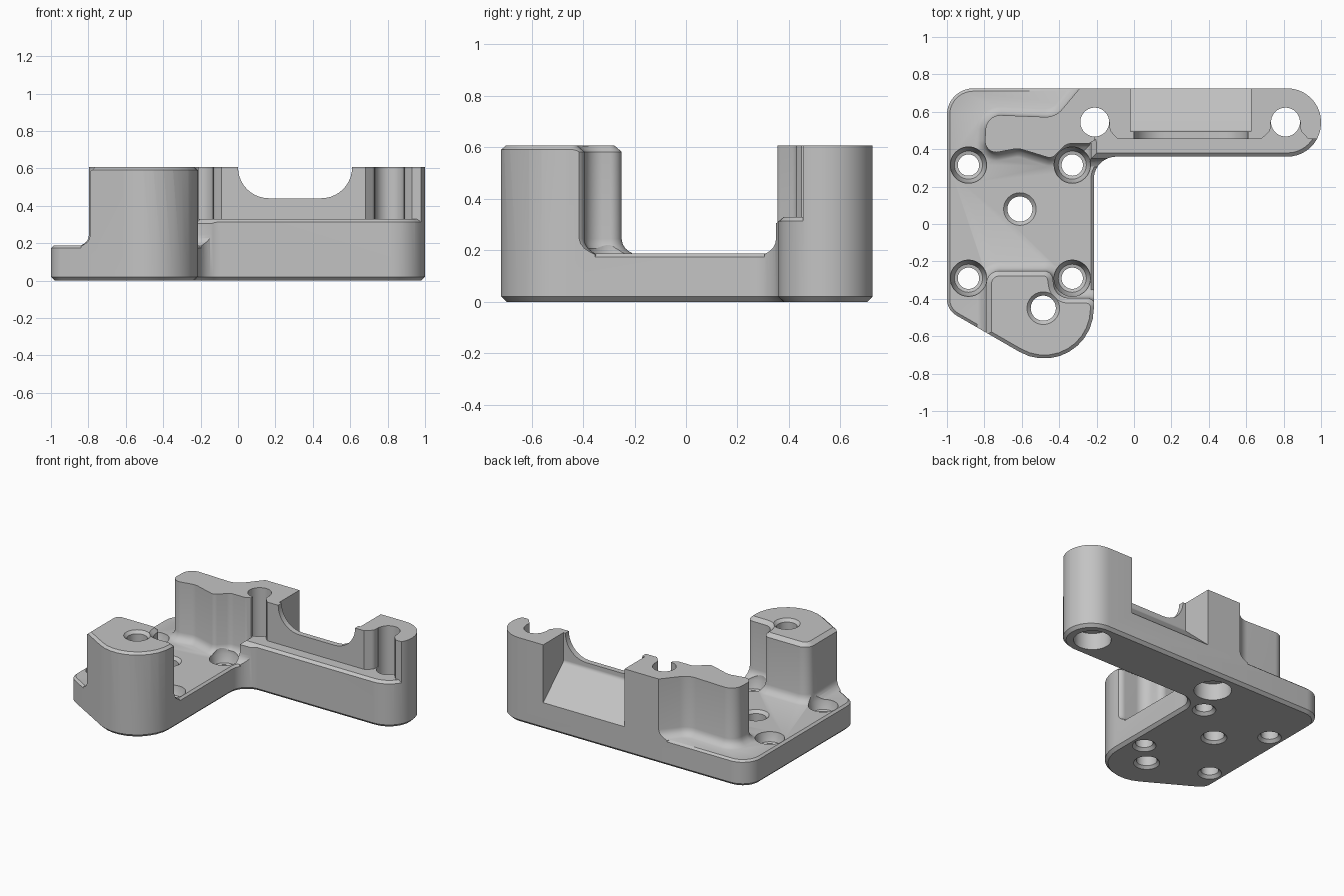
import bpy, bmesh, math
from mathutils import Vector, Matrix

if "Cube" in bpy.data.objects:
    bpy.data.objects.remove(bpy.data.objects["Cube"], do_unlink=True)

grey = bpy.data.materials.new("machined grey")
grey.use_nodes = True
COLOUR = (0.55, 0.55, 0.55, 1)
grey.diffuse_color = COLOUR
grey.node_tree.nodes["Principled BSDF"].inputs["Base Color"].default_value = COLOUR


def rounded(corners, steps=10):
    """Outline from (x, y, radius) corners, counterclockwise."""
    out = []
    n = len(corners)
    for i, (x, y, r) in enumerate(corners):
        p = Vector((x, y))
        if r == 0:
            out.append(p)
            continue
        u = (Vector(corners[i - 1][:2]) - p).normalized()
        v = (Vector(corners[(i + 1) % n][:2]) - p).normalized()
        angle = u.angle(v)
        centre = p + (u + v).normalized() * r / math.sin(angle / 2)
        arm = p + u * r / math.tan(angle / 2) - centre
        turn = math.copysign(math.pi - angle, u.y * v.x - u.x * v.y)
        out += [centre + Matrix.Rotation(turn * k / steps, 2) @ arm for k in range(steps + 1)]
    return out


def prism(name, outline, profile, shift=0):
    """Loft an outline through (offset, height) rings; shift cycles the axes."""
    bm = bmesh.new()
    n = len(outline)
    normals = []
    for i, p in enumerate(outline):
        a = (p - outline[i - 1]).normalized()
        b = (outline[(i + 1) % n] - p).normalized()
        na, nb = Vector((a.y, -a.x)), Vector((b.y, -b.x))
        normals.append((na + nb) / (1 + na.dot(nb)))
    rings = []
    for offset, z in profile:
        ring = []
        for p, m in zip(outline, normals):
            q = p + m * offset
            co = (q.x, q.y, z)
            ring.append(bm.verts.new(co[shift:] + co[:shift]))
        rings.append(ring)
    for low, high in zip(rings, rings[1:]):
        for i in range(n):
            j = (i + 1) % n
            bm.faces.new((low[i], low[j], high[j], high[i]))
    bm.faces.new(rings[0][::-1])
    bm.faces.new(rings[-1])
    bmesh.ops.recalc_face_normals(bm, faces=bm.faces)
    mesh = bpy.data.meshes.new(name)
    bm.to_mesh(mesh)
    bm.free()
    mesh.materials.append(grey)
    ob = bpy.data.objects.new(name, mesh)
    bpy.context.collection.objects.link(ob)
    return ob


def measure(mesh):
    """Volume and number of open edges."""
    bm = bmesh.new()
    bm.from_mesh(mesh)
    result = bm.calc_volume(), sum(not e.is_manifold for e in bm.edges)
    bm.free()
    return result


def combine(target, other, operation):
    """Boolean that keeps the soundest result among the solvers."""
    before, tool = measure(target.data)[0], measure(other.data)[0]
    if operation == "UNION":
        low, high = max(before * 1.0001, tool), before + tool
    else:
        low, high = before * 0.6, before * 0.9999
    mod = target.modifiers.new("combine", "BOOLEAN")
    mod.operation, mod.object = operation, other
    results = []
    for solver in ("MANIFOLD", "EXACT", "FLOAT"):
        mod.solver = solver
        bpy.context.view_layer.update()
        graph = bpy.context.evaluated_depsgraph_get()
        mesh = bpy.data.meshes.new_from_object(target.evaluated_get(graph))
        volume, gaps = measure(mesh)
        results.append((not low <= volume <= high, gaps, len(results), mesh))
    target.modifiers.remove(mod)
    target.data = min(results, key=lambda r: r[:3])[3]
    bpy.data.objects.remove(other, do_unlink=True)


def bore(x, y, profile):
    """Cut a round hole through (radius, height) steps."""
    ring = [Vector((x + math.cos(a), y + math.sin(a)))
            for a in (math.tau * k / 40 for k in range(40))]
    combine(body, prism("bore", ring, [(r - 1, z) for r, z in profile]), "DIFFERENCE")


# Floor plate
footprint = rounded([(-1, .725, .14), (-1, -.46, .1), (-.215, -.913, .265),
                     (-.215, .36, .12), (1, .36, .18), (1, .725, .18)])
body = prism("bracket_body", footprint, [(.01, -.05), (.01, .165), (-.015, .187)])

# Raised parts, each with a fillet where it meets the plate
SKIRT = [(.05, .1), (.05, .184), (.03, .195), (.014, .208), (.004, .225), (0, .245)]

front_post = rounded([(-.205, -.93, .275), (-.205, -.395, .05), (-.42, -.395, .08),
                      (-.44, -.25, .05), (-.79, -.25, .07), (-.79, -.593, 0)])
combine(body, prism("front_post", front_post, SKIRT + [(0, .583), (-.028, .607)]), "UNION")

hooked_wall = rounded([(1.05, .455, 0), (1.05, .75, 0), (-.27, .75, .04),
                       (-.42, .57, .12), (-.79, .585, .08), (-.8, .37, .06),
                       (-.62, .405, .1), (-.44, .35, .04), (-.36, .43, .06),
                       (-.24, .43, .02), (-.2, .455, 0)])
combine(body, prism("hooked_wall", hooked_wall, SKIRT + [(0, .607)]), "UNION")

arm = rounded([(-.23, .35, 0), (1.01, .35, .19), (1.01, .76, .1), (-.23, .76, 0)])
ARM_SKIRT = [(o * .9, z + .001) for o, z in SKIRT]
combine(body, prism("arm", arm, ARM_SKIRT + [(0, .305), (-.03, .33)]), "UNION")

# Trim everything to the footprint, with a chamfered bottom edge
combine(body, prism("envelope", footprint, [(-.02, 0), (0, .02), (0, .8)]), "INTERSECT")

# Round-cornered saddle and sloped rear pocket in the wall
saddle = rounded([(.44, 0, .165), (.9, 0, 0), (.9, .61, 0), (.44, .61, .165)])
combine(body, prism("saddle", saddle, [(0, .3), (0, .6)], 1), "DIFFERENCE")
pocket = rounded([(.8, .125, 0), (.8, .8, 0), (.495, .8, 0), (.495, .4, .03)])
combine(body, prism("pocket", pocket, [(0, -.02), (0, .625)], 2), "DIFFERENCE")

# Flared slots opening the arm holes to the front
slots = [[(-.21, .44, 0), (-.075, .44, 0), (-.13, .5, .04), (-.13, .545, 0), (-.21, .545, 0)],
         [(.665, .44, 0), (.945, .44, 0), (.89, .5, .04), (.89, .545, 0),
          (.73, .545, 0), (.73, .5, .04)]]
for slot in slots:
    combine(body, prism("slot", rounded(slot), [(0, .328), (0, .8)]), "DIFFERENCE")

# Arm holes, counterbored below
for x in (-.21, .81):
    bore(x, .545, [(.125, -.1), (.125, .12), (.08, .121), (.08, .8)])

# Countersunk screw holes
for x in (-.885, -.33):
    for y in (-.29, .315):
        bore(x, y, [(.08, -.1), (.08, 0), (.06, .02), (.06, .12), (.078, .125),
                    (.1, .18), (.1, .8)])

# Plain holes in the plate and the front post
for x, y, top in ((-.61, .08, .187), (-.485, -.45, .607)):
    bore(x, y, [(.088, -.1), (.088, 0), (.07, .018), (.07, top - .02), (.09, top), (.09, .8)])

bpy.ops.object.select_all(action="DESELECT")
body.select_set(True)
bpy.context.view_layer.objects.active = body
bpy.ops.object.shade_smooth_by_angle(angle=math.radians(30))
